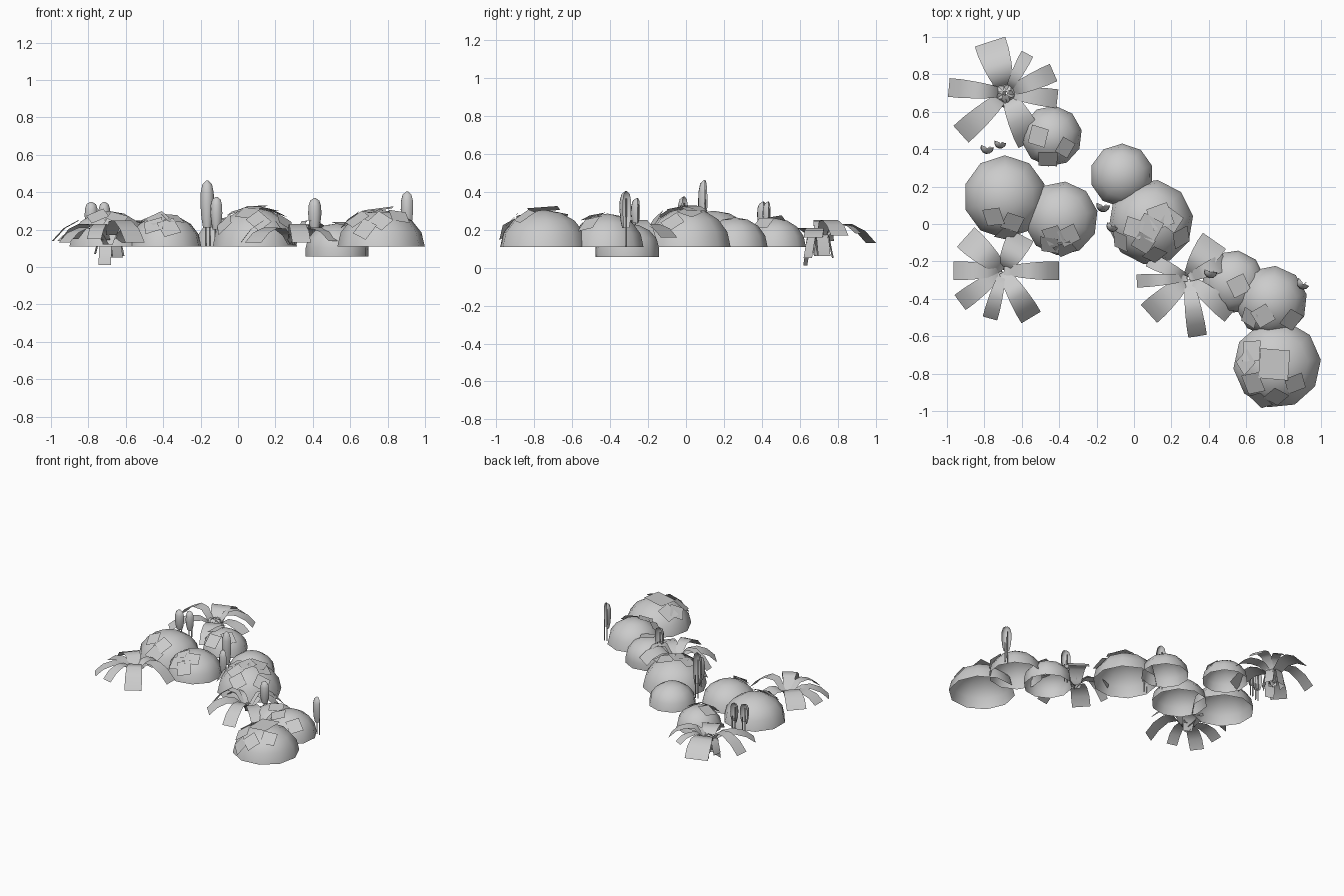
import bpy, bmesh, math, random
from mathutils import Vector, Matrix

if "Cube" in bpy.data.objects:
    bpy.data.objects.remove(bpy.data.objects["Cube"])

random.seed(4)


def add_object(name, bm, smooth=True):
    me = bpy.data.meshes.new(name)
    bm.to_mesh(me)
    bm.free()
    for p in me.polygons:
        p.use_smooth = smooth
    ob = bpy.data.objects.new(name, me)
    bpy.context.collection.objects.link(ob)
    return ob


def ring_surface(bm, rings, closed=False):
    rows = [[bm.verts.new(p) for p in r] for r in rings]
    n = len(rows[0])
    for a, b in zip(rows, rows[1:]):
        for i in range(n if closed else n - 1):
            j = (i + 1) % n
            bm.faces.new((a[i], a[j], b[j], b[i]))
    return rows


# Bush: open-bottomed ten-sided dome with square leaf cards on its surface
def bush(x, y, r, base, h, turn, leaves, skirt=0):
    bm = bmesh.new()
    rings = []
    levels = [(math.radians(22.5 * k), skirt) for k in range(4)]
    if skirt:
        levels.insert(0, (0, 0))
    for t, lift in levels:
        rings.append([(x + r * math.cos(t) * math.cos(turn + math.tau * i / 10),
                       y + r * math.cos(t) * math.sin(turn + math.tau * i / 10),
                       base + lift + h * math.sin(t)) for i in range(10)])
    rows = ring_surface(bm, rings, True)
    base += skirt
    top = bm.verts.new((x, y, base + h))
    for i in range(10):
        bm.faces.new((rows[-1][i], rows[-1][(i + 1) % 10], top))
    add_object("bush_dome", bm)

    if not leaves:
        return
    bm = bmesh.new()
    for lx, ly, size in leaves:
        d = Vector(((lx - x) / r, (ly - y) / r))
        if d.length > 0.9:
            d *= 0.9 / d.length
        dz = math.sqrt(1 - d.length_squared)
        n = Vector((d.x / r, d.y / r, dz / h)).normalized()
        n = (n + Vector([random.uniform(-.1, .1) for _ in range(3)])).normalized()
        c = Vector((x + d.x * r, y + d.y * r, base + dz * h)) + n * 0.004
        u = n.orthogonal().normalized()
        u.rotate(Matrix.Rotation(random.uniform(0, math.tau), 3, n))
        v = n.cross(u)
        s = size / 2
        bm.faces.new([bm.verts.new(c + u * a * s + v * b * s)
                      for a, b in ((-1, -1), (1, -1), (1, 1), (-1, 1))])
    add_object("bush_leaves", bm, False)


bush(-.69, .145, .222, .11, .19, math.pi / 10,
     [(-.75, .04, .1), (-.65, .01, .1), (-.68, -.05, .1)])
bush(-.39, .03, .198, .11, .17, .2,
     [(-.43, -.06, .1), (-.35, -.06, .1), (-.45, -.11, .1), (-.37, -.13, .1)])
bush(-.44, .47, .163, .11, .15, .2,
     [(-.51, .47, .1), (-.37, .41, .09), (-.46, .35, .1)])
bush(-.065, .26, .17, .11, .155, .3, [])
bush(.09, .01, .228, .11, .205, .15,
     [(.14, .04, .12), (.08, -.02, .12), (.2, .02, .1), (.25, -.07, .1),
      (.05, -.1, .1), (-.07, -.09, .1), (.11, -.16, .1), (0, -.02, .1)])
bush(.53, -.31, .17, .055, .13, .15, [(.56, -.33, .1)], .048)
bush(.735, -.415, .192, .11, .175, .2,
     [(.69, -.49, .1), (.84, -.51, .1), (.62, -.5, .09)])
bush(.765, -.75, .235, .11, .195, .1,
     [(.63, -.68, .11), (.6, -.74, .1), (.75, -.75, .16), (.64, -.85, .11),
      (.86, -.85, .1), (.76, -.92, .1), (.68, -.94, .1)])


# Fern: arching strips that rise from the middle and droop at their tips
def fern(cx, cy, root, fronds):
    bm = bmesh.new()
    for k, (tx, ty, w, tz) in enumerate(fronds):
        d = Vector((tx - cx, ty - cy, 0))
        side = Vector((-d.y, d.x, 0)).normalized()
        z0 = root + .025 * (k % 3)
        peak = .205 + .02 * (k % 3)
        prof = ((.02, z0, .45), (.14, .17, .55), (.32, peak, .75),
                (.55, peak + .005, .9), (.8, (peak + tz) / 2 + .015, 1), (1, tz, 1))
        ring_surface(bm, [[Vector((cx, cy, z)) + d * t + side * w * f * s / 2
                           for s in (-1, 1)] for t, z, f in prof])
    return add_object("fern", bm)


fern(-.68, .7, .06, [(-.55, .44, .15, .12), (-.77, .975, .17, .13), (-.99, .73, .1, .14),
                     (-.925, .48, .12, .14), (-.57, .91, .07, .18),
                     (-.43, .81, .1, .17), (-.41, .67, .1, .16)])
fern(-.7, -.25, .12, [(-.6, -.06, .14, .13), (-.9, -.07, .14, .15), (-.4, -.25, .1, .14),
                      (-.93, -.42, .1, .13), (-.77, -.505, .08, .15),
                      (-.55, -.5, .12, .13), (-.965, -.25, .1, .15)])
fern(.29, -.29, .12, [(.52, -.48, .11, .14), (.43, -.09, .15, .16), (.015, -.305, .07, .13),
                      (.08, -.48, .13, .13), (.34, -.6, .1, .13), (.49, -.2, .09, .16),
                      (.08, -.19, .08, .16)])

# Short drooping inner fronds under the rear fern
bm = bmesh.new()
for k, (a, z) in enumerate(((.4, .06), (1.7, .05), (3, .07), (4.4, .01), (5.4, .05))):
    d = Vector((math.cos(a), math.sin(a), 0))
    side = Vector((-d.y, d.x, 0)) * .035
    ring_surface(bm, [[Vector((-.69, .7, h)) + d * q + side * s for s in (-1, 1)]
                      for q, h in ((.01, .19), (.05, .17), (.075, z))])
add_object("fern_inner_fronds", bm)


# Hooded flower: half-open blunt shell around a thin stalk
def flower(x, y, bottom, top, r, facing):
    bm = bmesh.new()
    h = top - bottom
    prof = ((.6, 0), (.85, .2), (1, .5), (.95, .75), (.7, .92), (.15, 1))
    rings = []
    for f, t in prof:
        rings.append([(x + r * f * math.cos(facing + math.pi * (i / 6 - .1) * 1.1),
                       y + r * f * math.sin(facing + math.pi * (i / 6 - .1) * 1.1),
                       bottom + h * t) for i in range(7)])
    ring_surface(bm, rings)
    add_object("flower_hood", bm)
    bm = bmesh.new()
    for dx, end in ((-.008, .8), (.014, .3)):
        ring_surface(bm, [[(x + dx + q * math.cos(math.tau * i / 5),
                            y + q * math.sin(math.tau * i / 5), z) for i in range(5)]
                          for q, z in ((.004, .11), (.005, bottom + h * .15),
                                       (.004, bottom + h * end))], True)
    add_object("flower_stalks", bm)


flower(-.165, .1, .21, .462, .037, math.pi)
flower(-.115, -.01, .2, .375, .033, math.pi * .9)
flower(.41, -.255, .2, .368, .036, math.pi)
flower(.905, -.315, .21, .403, .036, math.pi * .85)
flower(-.785, .41, .2, .348, .036, math.pi)
flower(-.715, .435, .2, .348, .032, math.pi)
